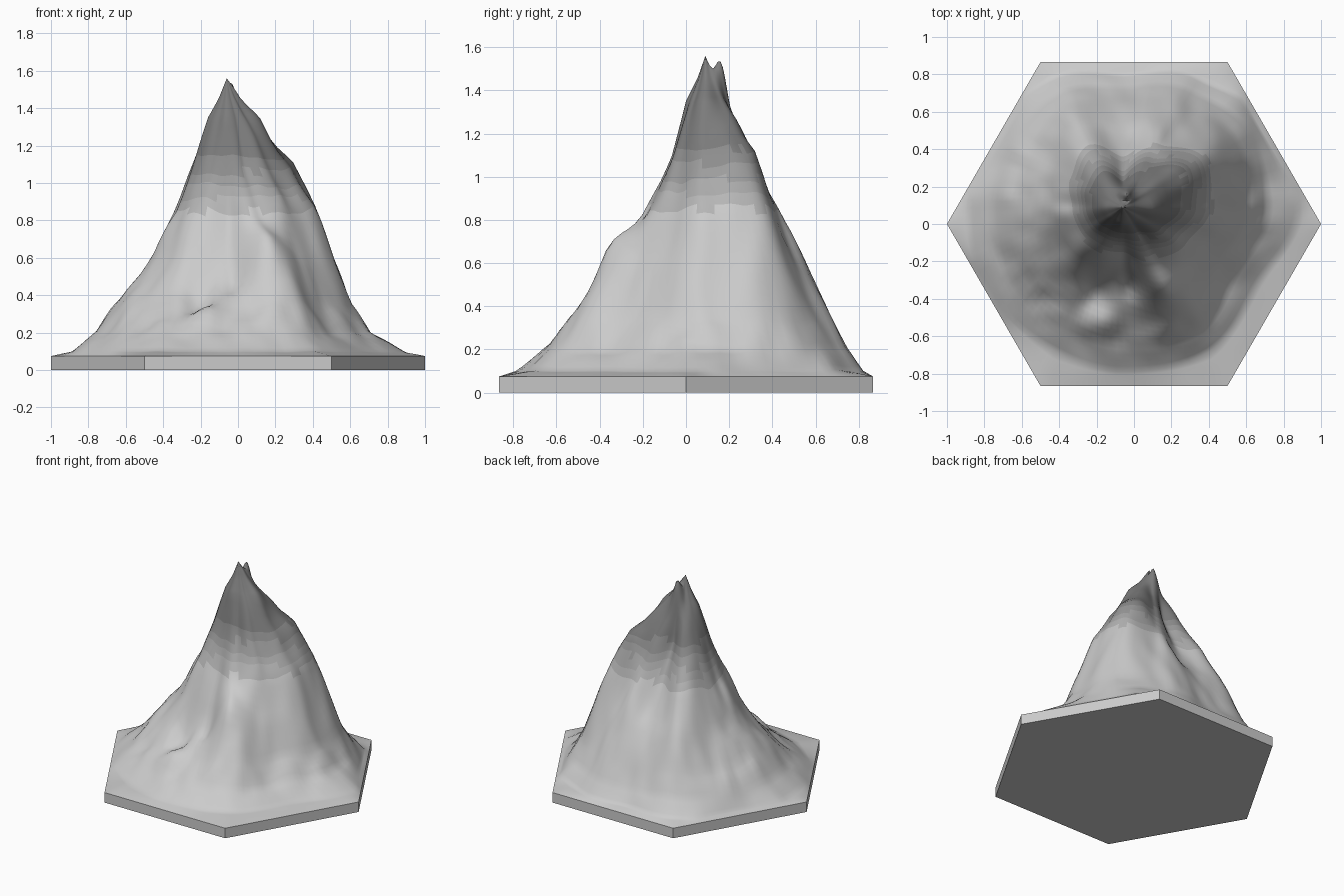
import bpy, bmesh, math
from mathutils import Vector, noise

if "Cube" in bpy.data.objects:
    bpy.data.objects.remove(bpy.data.objects["Cube"])

BASE = 0.075
PEAK = Vector((-0.06, 0.09))

# Contour radii from the summit, one row per 30 degrees, starting at +x
LEVELS = [1.56, 1.46, 1.35, 1.1, 0.85, 0.6, 0.35, 0.2, 0.1, BASE]
CONTOURS = [
    (0.18, 0.34, 0.47, 0.57, 0.67, 0.77, 0.95),
    (0.15, 0.39, 0.51, 0.61, 0.71, 0.79, 0.90),
    (0.10, 0.25, 0.39, 0.52, 0.64, 0.72, 0.80),
    (0.09, 0.14, 0.27, 0.43, 0.56, 0.64, 0.71),
    (0.08, 0.22, 0.38, 0.51, 0.62, 0.70, 0.79),
    (0.09, 0.20, 0.32, 0.44, 0.58, 0.68, 0.79),
    (0.10, 0.18, 0.27, 0.39, 0.57, 0.70, 0.83),
    (0.09, 0.17, 0.26, 0.38, 0.58, 0.71, 0.85),
    (0.08, 0.15, 0.25, 0.37, 0.54, 0.71, 0.85),
    (0.09, 0.15, 0.24, 0.36, 0.57, 0.73, 0.88),
    (0.09, 0.17, 0.33, 0.52, 0.67, 0.78, 0.90),
    (0.12, 0.26, 0.39, 0.50, 0.60, 0.70, 0.83),
]
# Local knolls, spurs and hollows: x, y, height, width
BUMPS = [
    (-0.20, -0.55, 0.04, 0.10),   # front knoll
    (-0.19, -0.35, -0.13, 0.11),  # ledge behind it
    (-0.02, -0.33, -0.05, 0.07),  # front gully
    (0.16, -0.35, 0.06, 0.09),    # front spur
    (-0.65, -0.10, 0.04, 0.12),   # left knoll
    (0.02, 0.42, -0.05, 0.10),    # back hollow
    (-0.04, 0.155, 0.38, 0.035),  # summit fin
]
GREYS = 10  # rock darkens with height


def radii(angle, edge):
    """Contour radii in one direction, ending at the hexagon edge."""
    a = (angle % math.tau) / math.tau * 12
    i, f = int(a) % 12, a - int(a)
    f = f * f * (3 - 2 * f)
    row = [p + (q - p) * f for p, q in zip(CONTOURS[i], CONTOURS[(i + 1) % 12])]
    row = [0.0, row[0] * 0.4] + row
    out = []
    for k, r in enumerate(row):
        out.append(min(r, edge * (1 - 0.035 * (len(row) - k))) if k > 5 else r)
    return out + [edge]


def relief(x, y, z, fade):
    """Rocky variation added to the contour height."""
    d = sum(h * math.exp(-((x - bx) ** 2 + (y - by) ** 2) / (w * w)) for bx, by, h, w in BUMPS)
    p = Vector((x * 4.5, y * 4.5, 0.7))
    d += 0.045 * noise.noise(p) + 0.025 * noise.noise(p * 2.3)
    return max(BASE, z + d * fade)


# Hexagonal base slab
bpy.ops.mesh.primitive_cylinder_add(vertices=6, radius=1, depth=BASE,
                                    location=(0, 0, BASE / 2), rotation=(0, 0, math.radians(30)))
bpy.context.object.name = "base_slab"

# Mountain surface: rays from the summit to points along the hexagon edge
corners = [Vector((math.cos(k * math.pi / 3), math.sin(k * math.pi / 3))) for k in range(6)]
SIDE, SUB = 20, 5
bm = bmesh.new()
top = bm.verts.new((PEAK.x, PEAK.y, LEVELS[0]))
rays = []
for k in range(6):
    for s in range(SIDE):
        rim = corners[k].lerp(corners[(k + 1) % 6], s / SIDE)
        ray = rim - PEAK
        edge, d = ray.length, ray.normalized()
        rs = radii(math.atan2(d.y, d.x), edge)
        column = []
        for j in range(len(rs) - 1):
            for n in range(1, SUB + 1):
                t = n / SUB
                r = rs[j] + (rs[j + 1] - rs[j]) * t
                z = LEVELS[j] + (LEVELS[j + 1] - LEVELS[j]) * t
                fade = min(1, r / 0.2) * min(1, max(0, (z - BASE) / 0.2))
                p = PEAK + d * r
                column.append(bm.verts.new((p.x, p.y, relief(p.x, p.y, z, fade))))
        rays.append(column)
for i, a in enumerate(rays):
    b = rays[(i + 1) % len(rays)]
    bm.faces.new((top, a[0], b[0]))
    for j in range(len(a) - 1):
        bm.faces.new((a[j], a[j + 1], b[j + 1], b[j]))
bmesh.ops.recalc_face_normals(bm, faces=bm.faces)
if sum(f.normal.z for f in bm.faces) < 0:
    bmesh.ops.reverse_faces(bm, faces=bm.faces)
for f in bm.faces:
    h = (f.calc_center_median().z - 0.5) / 0.7
    f.material_index = min(GREYS - 1, max(0, int(h * GREYS)))
mesh = bpy.data.meshes.new("mountain")
bm.to_mesh(mesh)
bm.free()
for g in range(GREYS):
    mat = bpy.data.materials.new(f"rock_{g}")
    v = 0.8 * (1 - g / (GREYS - 1)) + 0.2 * g / (GREYS - 1)
    mat.diffuse_color = (v, v, v, 1)
    mat.use_nodes = True
    mat.node_tree.nodes["Principled BSDF"].inputs["Base Color"].default_value = mat.diffuse_color
    mesh.materials.append(mat)
mountain = bpy.data.objects.new("mountain", mesh)
bpy.context.collection.objects.link(mountain)
bpy.ops.object.select_all(action='DESELECT')
mountain.select_set(True)
bpy.context.view_layer.objects.active = mountain
bpy.ops.object.shade_smooth_by_angle(angle=math.radians(50))
